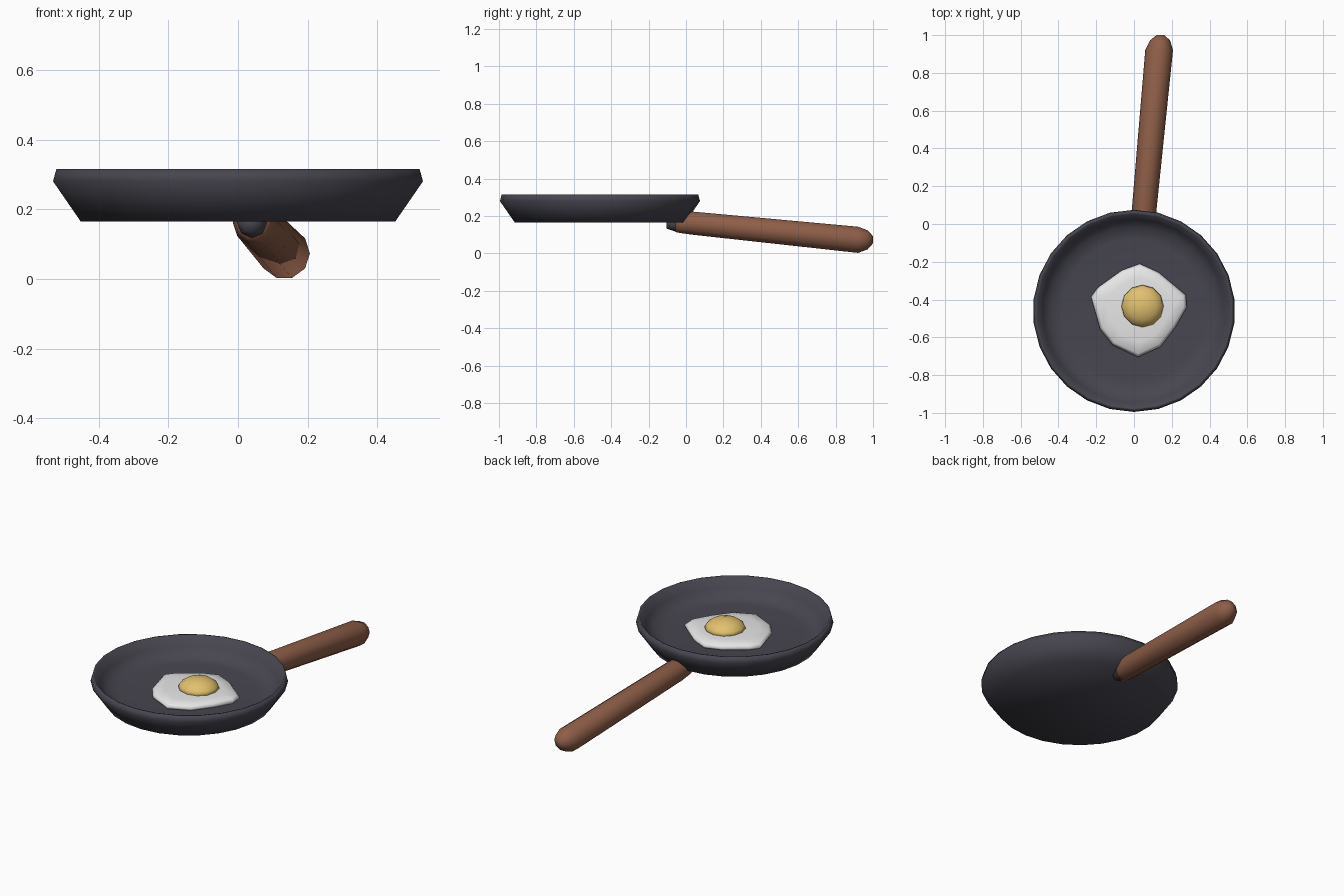
import bpy, bmesh, math

if "Cube" in bpy.data.objects:
    bpy.data.objects.remove(bpy.data.objects["Cube"])


def material(name, rgb):
    m = bpy.data.materials.new(name)
    m.diffuse_color = (*rgb, 1)
    m.use_nodes = True
    m.node_tree.nodes["Principled BSDF"].inputs["Base Color"].default_value = m.diffuse_color
    return m


IRON = material("dark iron", (0.063, 0.061, 0.080))
WOOD = material("brown wood", (0.27, 0.112, 0.065))
WHITE = material("egg white", (0.85, 0.85, 0.85))
YELLOW = material("yolk yellow", (0.76, 0.53, 0.155))


def loft(name, rings, mat):
    """Skin a closed solid through rings of points and shade it smooth."""
    bm = bmesh.new()
    loops = [[bm.verts.new(p) for p in ring] for ring in rings]
    n = len(loops[0])
    for a, b in zip(loops, loops[1:]):
        for i in range(n):
            j = (i + 1) % n
            bm.faces.new((a[i], a[j], b[j], b[i]))
    bm.faces.new(loops[0][::-1])
    bm.faces.new(loops[-1])
    bmesh.ops.recalc_face_normals(bm, faces=bm.faces)
    for f in bm.faces:
        f.smooth = True
    me = bpy.data.meshes.new(name)
    bm.to_mesh(me)
    bm.free()
    me.materials.append(mat)
    ob = bpy.data.objects.new(name, me)
    bpy.context.collection.objects.link(ob)
    return ob


def flat_ring(cx, cy, z, r, n):
    return [(cx + r * math.sin(math.tau * i / n), cy + r * math.cos(math.tau * i / n), z)
            for i in range(n)]


def upright_ring(x, y, z, r, n):
    return [(x + r * math.cos(math.tau * i / n), y, z + r * math.sin(math.tau * i / n))
            for i in range(n)]


# Pan: outside wall, rim, inside wall and floor
pan_profile = [(0.455, 0.165), (0.535, 0.28), (0.525, 0.316), (0.515, 0.314),
               (0.485, 0.262), (0.445, 0.218), (0.38, 0.21), (0.15, 0.208)]
loft("pan", [flat_ring(0, -0.46, z, r, 26) for r, z in pan_profile], IRON)

# Metal stub under the pan
loft("handle_mount", [upright_ring(0.037, -0.105, 0.158, 0.025, 8),
                      upright_ring(0.04, -0.06, 0.16, 0.042, 8),
                      upright_ring(0.043, -0.02, 0.16, 0.042, 8)], IRON)

# Wooden handle, sloping down to a rounded end
handle_sections = [(0.039, -0.055, 0.158, 0.046), (0.045, -0.02, 0.16, 0.055),
                   (0.05, 0.035, 0.162, 0.065), (0.133, 0.92, 0.073, 0.0735),
                   (0.138, 0.972, 0.073, 0.053), (0.14, 1.0, 0.073, 0.02)]
loft("handle", [upright_ring(*s, 10) for s in handle_sections], WOOD)

# Fried egg white: irregular outline, thin and slightly domed
outline = [(0.03, -0.21), (0.13, -0.255), (0.275, -0.375), (0.28, -0.44),
           (0.22, -0.545), (0.14, -0.65), (0.02, -0.705), (-0.115, -0.64),
           (-0.18, -0.555), (-0.228, -0.385), (-0.19, -0.335), (-0.065, -0.245)]
cx, cy = 0.035, -0.45
white_levels = [(0.95, 0.205), (1.0, 0.222), (0.93, 0.236), (0.7, 0.243), (0.3, 0.246)]
loft("egg_white", [[(cx + (x - cx) * s, cy + (y - cy) * s, z) for x, y in outline]
                   for s, z in white_levels], WHITE)

# Yolk dome
yolk = [(0.115 * math.cos(a), 0.237 + 0.063 * math.sin(a))
        for a in (math.radians(d) for d in (0, 25, 50, 72, 86))]
loft("yolk", [flat_ring(0.045, -0.435, z, r, 12) for r, z in yolk], YELLOW)
